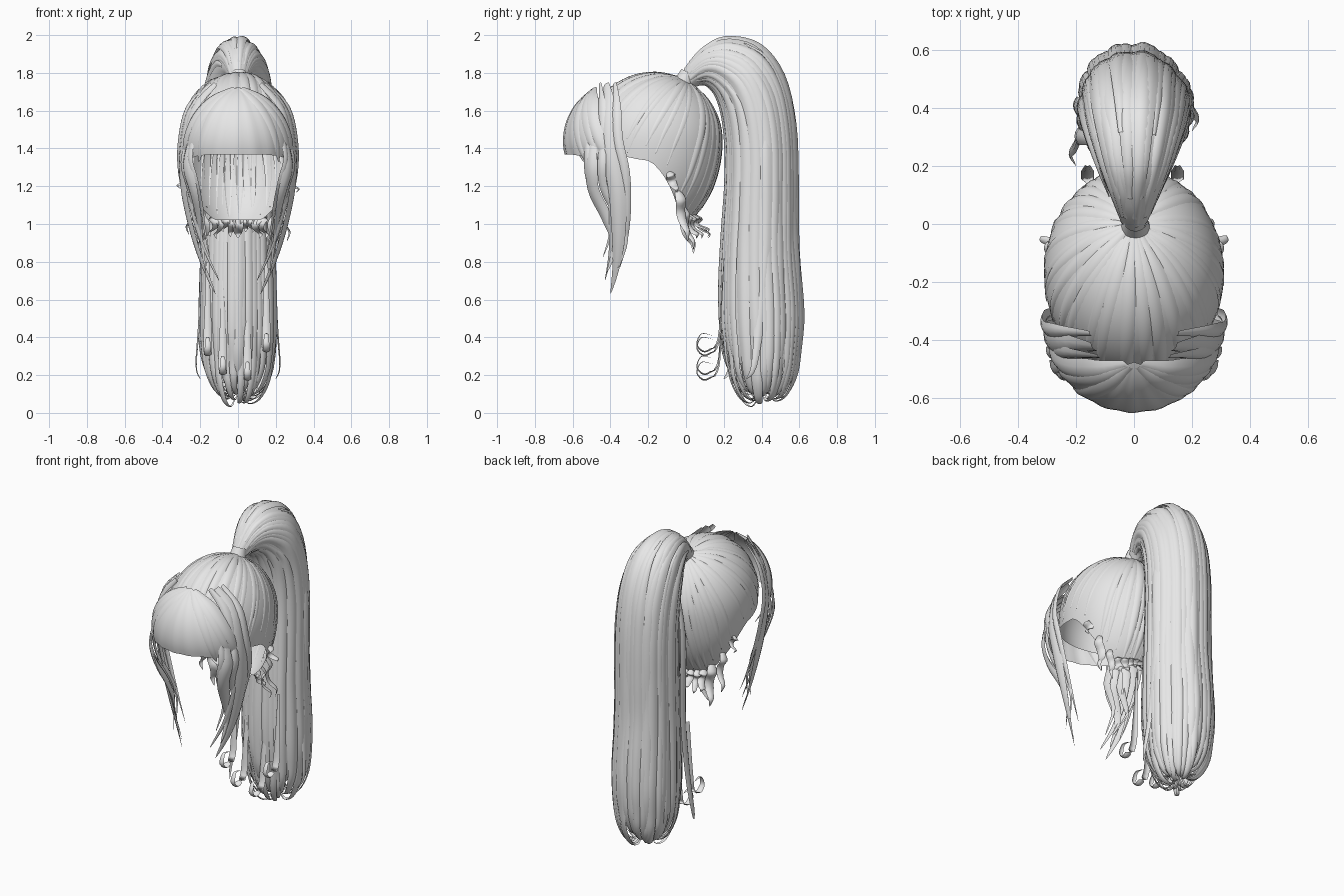
import bpy, bmesh, random
from math import sin, cos, pi, sqrt
from mathutils import Vector as V

random.seed(4)
cube = bpy.data.objects.get("Cube")
if cube:
    bpy.data.objects.remove(cube)

hair = bpy.data.materials.new("light_grey_hair")
hair.use_nodes = True
GREY = (0.8, 0.8, 0.8, 1)
hair.diffuse_color = GREY
hair.node_tree.nodes["Principled BSDF"].inputs["Base Color"].default_value = GREY


def finish(name, bm):
    bmesh.ops.remove_doubles(bm, verts=bm.verts, dist=0.0002)
    for f in bm.faces:
        f.smooth = True
    me = bpy.data.meshes.new(name)
    bm.to_mesh(me)
    bm.free()
    me.materials.append(hair)
    ob = bpy.data.objects.new(name, me)
    bpy.context.collection.objects.link(ob)


def sheet(bm, rows):
    """Quad grid from rows of points."""
    g = [[bm.verts.new(p) for p in r] for r in rows]
    for a, b in zip(g, g[1:]):
        for j in range(len(a) - 1):
            bm.faces.new((a[j], a[j + 1], b[j + 1], b[j]))


def spline(pts, u):
    """Catmull-Rom through vectors, u in point units."""
    n = len(pts) - 1
    i = max(0, min(int(u), n - 1))
    t = u - i
    p0, p1, p2, p3 = (pts[max(0, min(k, n))] for k in range(i - 1, i + 3))
    return 0.5 * (2 * p1 + (p2 - p0) * t + (2 * p0 - 5 * p1 + 4 * p2 - p3) * t * t
                  + (3 * p1 - p0 - 3 * p2 + p3) * t ** 3)


def lock(bm, pts, outs, width, root=0.3, steps=4):
    """Arched, pointed strand of hair along a path."""
    n = (len(pts) - 1) * steps
    path = [spline(pts, k / steps) for k in range(n + 1)]
    rows = []
    for k, p in enumerate(path):
        f = k / n
        tan = (path[min(k + 1, n)] - path[max(k - 1, 0)]).normalized()
        side = tan.cross(spline(outs, k / steps)).normalized()
        out = side.cross(tan)
        w = width * min(1, root + 3 * f) * (1 - f ** 3) + 0.001
        rows.append([p + side * w * j / 2 - out * w * 0.1 * j * j for j in range(-2, 3)])
    sheet(bm, rows)


# Scalp and fringe are ellipsoid shells combed from an apex to a hairline
class Shell:
    def __init__(self, centre, radii, low, apex, edge):
        self.c, self.r, self.low = V(centre), radii, low
        self.apex, self.edge = V(apex).normalized(), edge

    def dir(self, a, f):
        z = self.edge(a)
        h = sqrt(1 - z * z)
        return self.apex.slerp(V((h * cos(a), h * sin(a), z)), f)

    def at(self, a, f, s=1.0):
        d = self.dir(a, f) * s
        rz = self.r[2] if d.z > 0 else self.low
        return self.c + V((d.x * self.r[0], d.y * self.r[1], d.z * rz))

    def grid(self, bm, a0, a1, cols, rows, wave=0.0):
        sheet(bm, [[self.at(a0 + (a1 - a0) * j / cols, i / rows,
                            1 + wave * sin(j * 1.3) * i / rows)
                    for j in range(cols + 1)] for i in range(rows + 1)])

    def strand(self, bm, a, width, scale, start=0.06, end=1.0):
        fs = [start + (end - start) * k / 6 for k in range(7)]
        lock(bm, [self.at(a, f, scale) for f in fs], [self.dir(a, f) for f in fs], width)


def scalp_edge(a):
    k = max(0, min(1, (sin(a) + 0.15) / 0.9))
    front = max(0, min(1, -sin(a) - 0.2)) * 0.15
    return -0.2 - 0.64 * k * k * (3 - 2 * k) + front


def fringe_edge(a):
    return -0.24 - 0.3 * (abs(a + pi / 2) / 1.45) ** 4


scalp = Shell((0, -0.17, 1.44), (0.31, 0.36, 0.36), 0.5, (0, 0.47, 0.88), scalp_edge)
fringe = Shell((0, -0.33, 1.44), (0.31, 0.32, 0.32), 0.3, (0, -0.45, 0.88), fringe_edge)

bm = bmesh.new()
scalp.grid(bm, pi, -pi, 72, 18)
finish("scalp_hair", bm)

bm = bmesh.new()
for i in range(34):
    scalp.strand(bm, i * 2 * pi / 34 + random.uniform(-.06, .06), 0.035,
                 random.uniform(1.005, 1.02), end=random.uniform(.9, 1))
finish("scalp_strands", bm)

bm = bmesh.new()
fringe.grid(bm, -pi / 2 + 1.4, -pi / 2 - 1.4, 40, 14, 0.008)
for k in (-1.4, -1.1, -.75, .8, 1.15, 1.4):
    fringe.strand(bm, -pi / 2 + k, 0.05, 1.015, 0.05, 1.08)
finish("fringe", bm)

# Hair tie
bm = bmesh.new()
bmesh.ops.create_cone(bm, cap_ends=False, segments=20, radius1=0.055, radius2=0.04, depth=0.085)
bmesh.ops.rotate(bm, verts=bm.verts, matrix=V((0, 0, 1)).rotation_difference(V((0, .4, .9))).to_matrix())
bmesh.ops.translate(bm, verts=bm.verts, vec=(0.005, -0.005, 1.765))
finish("hair_tie", bm)

# Ponytail sections: outer edge, inner edge, half width
OUTER = [V((0, y, z)) for y, z in ((-.03, 1.79), (.06, 1.91), (.21, 1.99), (.42, 1.93), (.55, 1.7),
                                   (.59, 1.35), (.59, .95), (.62, .55), (.6, .3), (.53, .14))]
INNER = [V((0, y, z)) for y, z in ((.03, 1.72), (.09, 1.74), (.15, 1.69), (.19, 1.58), (.21, 1.42),
                                   (.21, 1.2), (.19, .9), (.18, .55), (.21, .3), (.3, .14))]
HALF = [V((w, 0, 0)) for w in (.04, .075, .12, .165, .185, .19, .19, .2, .19, .11)]


def tail(u, t, s=1.0):
    o, i, w = (spline(c, u) for c in (OUTER, INNER, HALF))
    radial = (o - i) * 0.5 * cos(t) + w * sin(t)
    return (o + i) * 0.5 + radial * s, radial.normalized()


bm = bmesh.new()
sheet(bm, [[tail(k / 5, j * 2 * pi / 40, 0.96 + 0.015 * sin(j * 5 * pi / 10))[0]
            for j in range(41)] for k in range(42)])
finish("ponytail_core", bm)

bm = bmesh.new()
for i in range(38):
    t = i * 2 * pi / 38 + random.uniform(-.07, .07)
    s = random.uniform(0.99, 1.05)
    first = random.choice((0.3, 0.6, 1.2, 2.5))
    last = random.uniform(7.4, 8.3)
    samples = [tail(first + (last - first) * k / 9, t, s) for k in range(10)]
    pts, outs = [p for p, o in samples], [o for p, o in samples]
    # Tips sweep in and hook upwards
    p = pts[-1]
    flat = V((p.x, p.y - 0.4, 0)).normalized()
    drop = max(0.08, min(0.26, p.z - random.uniform(.02, .12)))
    for inward, down in ((.02, .5), (.07, .9), (.13, 1), (.17, .8)):
        pts.append(p - flat * inward - V((0, 0, drop * down)))
        outs.append((flat - V((0, 0, inward * 12))).normalized())
    lock(bm, pts, outs, random.uniform(.03, .045), 0.2)
finish("ponytail_strands", bm)

# Loose strands: flared sides and forward curls of the ponytail
bm = bmesh.new()
for side, sy in ((-1, .3), (1, .42)):
    pts = [V((side * x, sy + y, z)) for x, y, z in
           ((.12, -.02, 1.75), (.2, 0, 1.4), (.2, 0, .9), (.21, -.03, .5), (.225, -.06, .25), (.2, -.1, .18))]
    lock(bm, pts, [V((side, 0, 0))] * 6, 0.03)
for x, dz in ((-.16, 0), (-.08, -.1), (.05, -.13), (.15, .02)):
    pts = [V((x, y, z + dz)) for y, z in
           ((.2, .8), (.18, .5), (.16, .35), (.1, .3), (.055, .34), (.08, .4), (.14, .39))]
    outs = [V((0, y, z)) for y, z in ((-1, 0), (-1, 0), (-1, -.3), (-.3, -1), (-1, 0), (0, 1), (1, .5))]
    lock(bm, pts, outs, 0.022)
finish("ponytail_curls", bm)

# Face framing locks, mirrored with slight differences
bm = bmesh.new()
LONG = ((.14, -.43, 1.74), (.26, -.42, 1.6), (.305, -.41, 1.4), (.305, -.37, 1.2), (.26, -.36, .98),
        (.2, -.37, .8), (.12, -.4, .63))
SHORT = ((.24, -.5, 1.5), (.28, -.51, 1.32), (.25, -.5, 1.18), (.22, -.43, 1.04), (.2, -.38, .9), (.17, -.42, .74))
for side in (-1, 1):
    for path, dx, dy, dz, w in ((LONG, 0, 0, 0, .055), (LONG, .012, .05, .12, .025), (LONG, -.02, -.03, .06, .03),
                                (SHORT, 0, 0, 0, .04), (SHORT, -.02, -.02, .08, .02), (SHORT, .02, .06, .02, .025)):
        pts = [V((side * (x + dx), y + dy, z + dz * (1.8 - z))) for x, y, z in path]
        lock(bm, pts, [V((p.x, p.y + 0.3, 0)) for p in pts], w, 0.4)
finish("side_locks", bm)

# Wavy wisps along the nape and behind the ears
bm = bmesh.new()
for i in range(15):
    a = pi * (0.06 + 0.88 * i / 14)
    p = scalp.at(a, 0.95)
    out = V((cos(a), sin(a), 0))
    length = random.uniform(.08, .13) + (0.14 if i in (1, 2, 12, 13) else 0)
    pts = [p + out * (0.022 * sin(k * 1.9) + 0.005 * k) + V((0, 0.008 * k, -length * k / 5)) for k in range(6)]
    lock(bm, pts, [out] * 6, random.uniform(.02, .032), 0.6)
finish("nape_wisps", bm)
